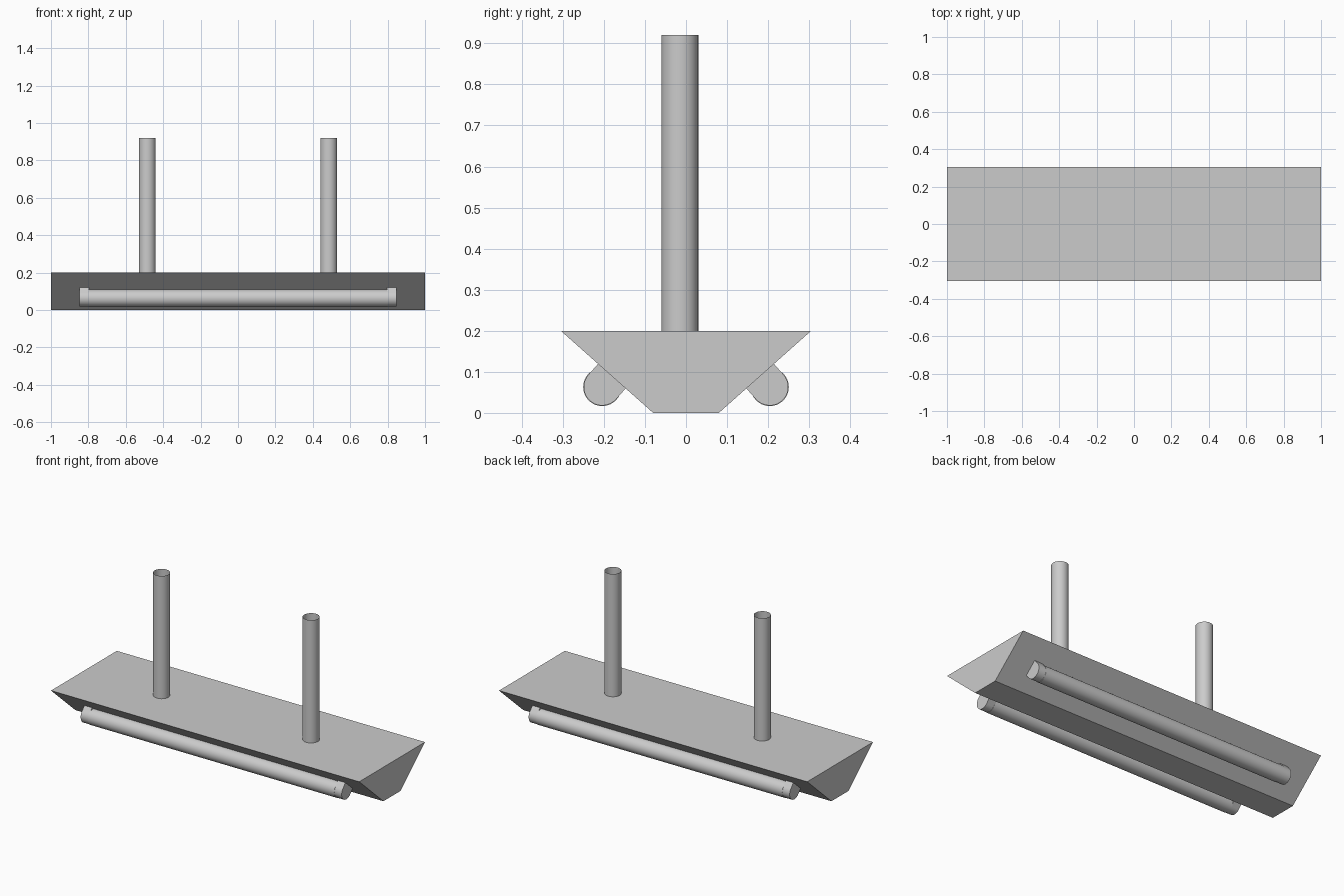
import bpy, math

if "Cube" in bpy.data.objects:
    bpy.data.objects.remove(bpy.data.objects["Cube"])

def extrude_x(name, profile, x0, x1, smooth=False):
    """Closed prism: a (y, z) profile swept along x."""
    n = len(profile)
    verts = [(x, y, z) for x in (x0, x1) for y, z in profile]
    faces = [(i, (i + 1) % n, n + (i + 1) % n, n + i) for i in range(n)]
    faces += [tuple(reversed(range(n))), tuple(range(n, 2 * n))]
    me = bpy.data.meshes.new(name)
    me.from_pydata(verts, [], faces)
    ob = bpy.data.objects.new(name, me)
    bpy.context.collection.objects.link(ob)
    bpy.ops.object.select_all(action='DESELECT')
    ob.select_set(True)
    bpy.context.view_layer.objects.active = ob
    bpy.ops.object.mode_set(mode='EDIT')
    bpy.ops.mesh.select_all(action='SELECT')
    bpy.ops.mesh.normals_make_consistent(inside=False)
    bpy.ops.object.mode_set(mode='OBJECT')
    if smooth:
        bpy.ops.object.shade_smooth_by_angle(angle=math.radians(35))
    return ob

# Tapered housing
extrude_x("housing", [(-0.305, 0.2), (-0.08, 0), (0.08, 0), (0.305, 0.2)], -1, 1)

# Hanging tubes, open at both ends
for side, x in (("left", -0.485), ("right", 0.485)):
    bpy.ops.mesh.primitive_cylinder_add(vertices=32, radius=0.045, depth=0.72,
                                        end_fill_type='NOTHING',
                                        location=(x, -0.015, 0.56))
    bpy.context.object.name = side + "_hanging_tube"
    bpy.ops.object.shade_smooth_by_angle(angle=math.radians(35))

CY, CZ = 0.204, 0.063
slope = math.atan2(0.2, 0.225)
along = (math.cos(slope), math.sin(slope))      # up the sloped side
inward = (-math.sin(slope), math.cos(slope))    # into the housing

for side, s in (("front", -1), ("back", 1)):
    # Lamp tube
    r = 0.0465
    ring = [(s * (CY + r * math.cos(a)), CZ + r * math.sin(a))
            for a in (math.tau * i / 32 for i in range(32))]
    extrude_x(side + "_lamp_tube", ring, -0.8, 0.8, True)

    # U-shaped end holders, rounded outside and straight into the slope
    r, neck = 0.045, 0.038
    arc = [(CY + r * math.cos(a), CZ + r * math.sin(a))
           for a in (slope - math.pi * i / 16 for i in range(17))]
    base = [(CY + k * r * along[0] + neck * inward[0],
             CZ + k * r * along[1] + neck * inward[1]) for k in (-1, 1)]
    prof = [(s * y, z) for y, z in arc + base]
    for end, x0, x1 in (("left", -0.847, -0.797), ("right", 0.797, 0.847)):
        extrude_x(f"{side}_{end}_holder", prof, x0, x1, True)
